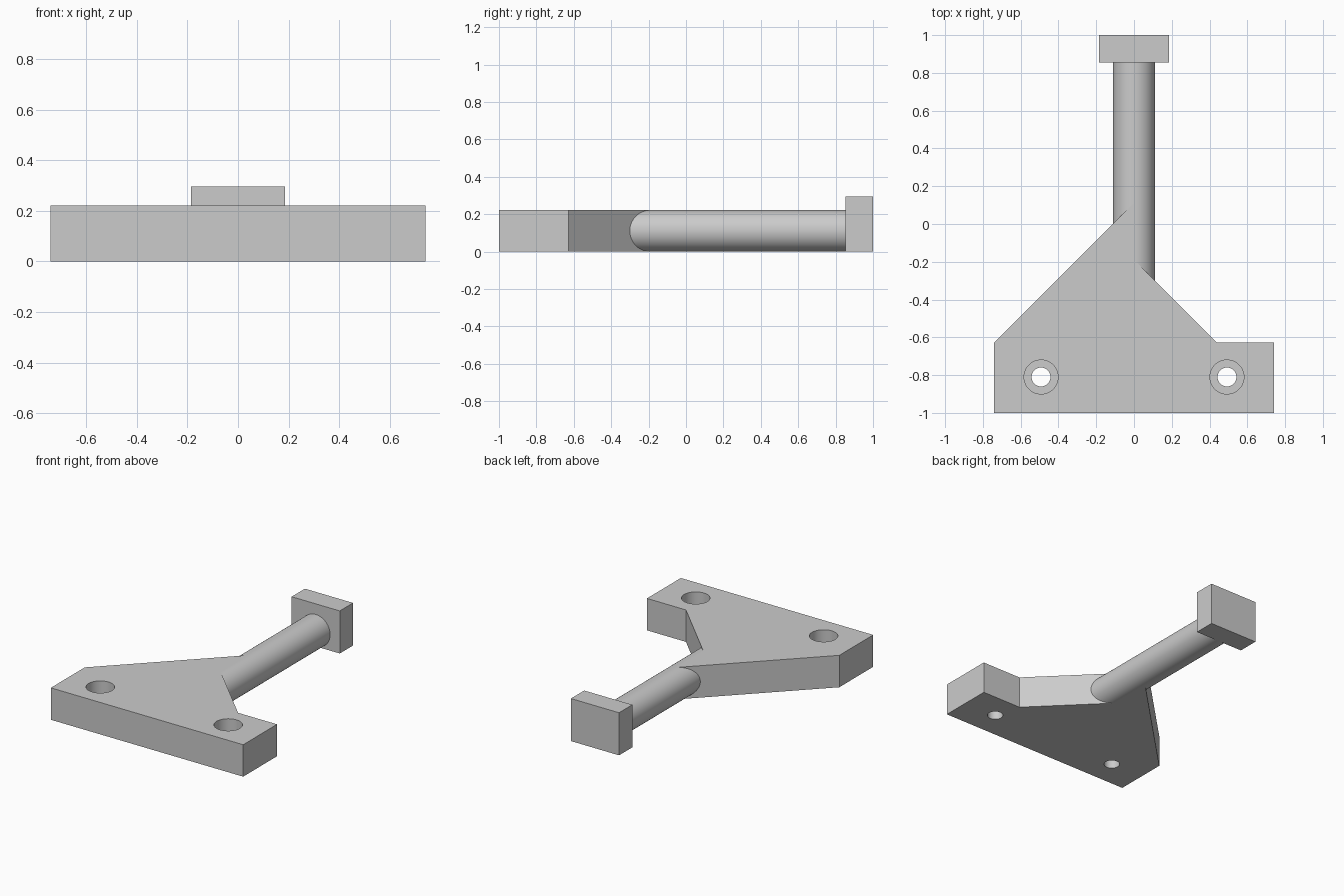
import bpy, bmesh, math

default = bpy.data.objects.get("Cube")
if default:
    bpy.data.objects.remove(default)

# Single plain grey finish
GREY = (0.6, 0.6, 0.6, 1.0)
grey = bpy.data.materials.new("plain grey")
grey.use_nodes = True
grey.diffuse_color = GREY
grey.node_tree.nodes["Principled BSDF"].inputs["Base Color"].default_value = GREY

PLATE_TOP = 0.222
ROD_RADIUS = 0.111


def finish(name):
    obj = bpy.context.object
    obj.name = name
    obj.data.materials.append(grey)
    return obj


def cylinder(name, radius, depth, location, rotation=(0, 0, 0)):
    bpy.ops.mesh.primitive_cylinder_add(vertices=64, radius=radius, depth=depth,
                                        location=location, rotation=rotation)
    return finish(name)


# Base plate: a bar rising to an offset peak under the rod
outline = [(-0.74, -1), (0.74, -1), (0.74, -0.628), (0.44, -0.628),
           (0, -0.19), (0, 0.112), (-0.74, -0.628)]
bm = bmesh.new()
face = bm.faces.new([bm.verts.new((x, y, 0)) for x, y in outline])
extruded = bmesh.ops.extrude_face_region(bm, geom=[face])
bmesh.ops.translate(bm, vec=(0, 0, PLATE_TOP),
                    verts=[v for v in extruded["geom"] if isinstance(v, bmesh.types.BMVert)])
bmesh.ops.recalc_face_normals(bm, faces=bm.faces)
mesh = bpy.data.meshes.new("base_plate")
bm.to_mesh(mesh)
bm.free()
mesh.materials.append(grey)
plate = bpy.data.objects.new("base_plate", mesh)
bpy.context.collection.objects.link(plate)

# Counterbored screw holes, cut through and then widened from the top
for side in (-1, 1):
    for radius, bottom in ((0.05, -0.1), (0.09, PLATE_TOP / 2)):
        cutter = cylinder("hole_cutter", radius, 0.4, (side * 0.492, -0.81, bottom + 0.2))
        cutter.hide_render = True
        cut = plate.modifiers.new("hole", "BOOLEAN")
        cut.operation = "DIFFERENCE"
        cut.solver = "EXACT"
        cut.object = cutter
        bpy.context.view_layer.objects.active = plate
        bpy.ops.object.modifier_apply(modifier=cut.name)
        bpy.data.objects.remove(cutter)

# Round rod running from inside the plate to the end block
start, end = -0.32, 0.9
rod = cylinder("rod", ROD_RADIUS, end - start, (0, (start + end) / 2, ROD_RADIUS),
               (math.pi / 2, 0, 0))

# End block at the back of the rod
bpy.ops.mesh.primitive_cube_add(size=1, location=(0, 0.927, 0.148))
block = finish("end_block")
block.scale = (0.37, 0.146, 0.296)
bpy.ops.object.transform_apply(location=False, rotation=False, scale=True)

# Smooth the round walls while keeping edges crisp
for obj in (plate, rod):
    bpy.ops.object.select_all(action="DESELECT")
    obj.select_set(True)
    bpy.context.view_layer.objects.active = obj
    bpy.ops.object.shade_smooth_by_angle(angle=math.radians(30))
